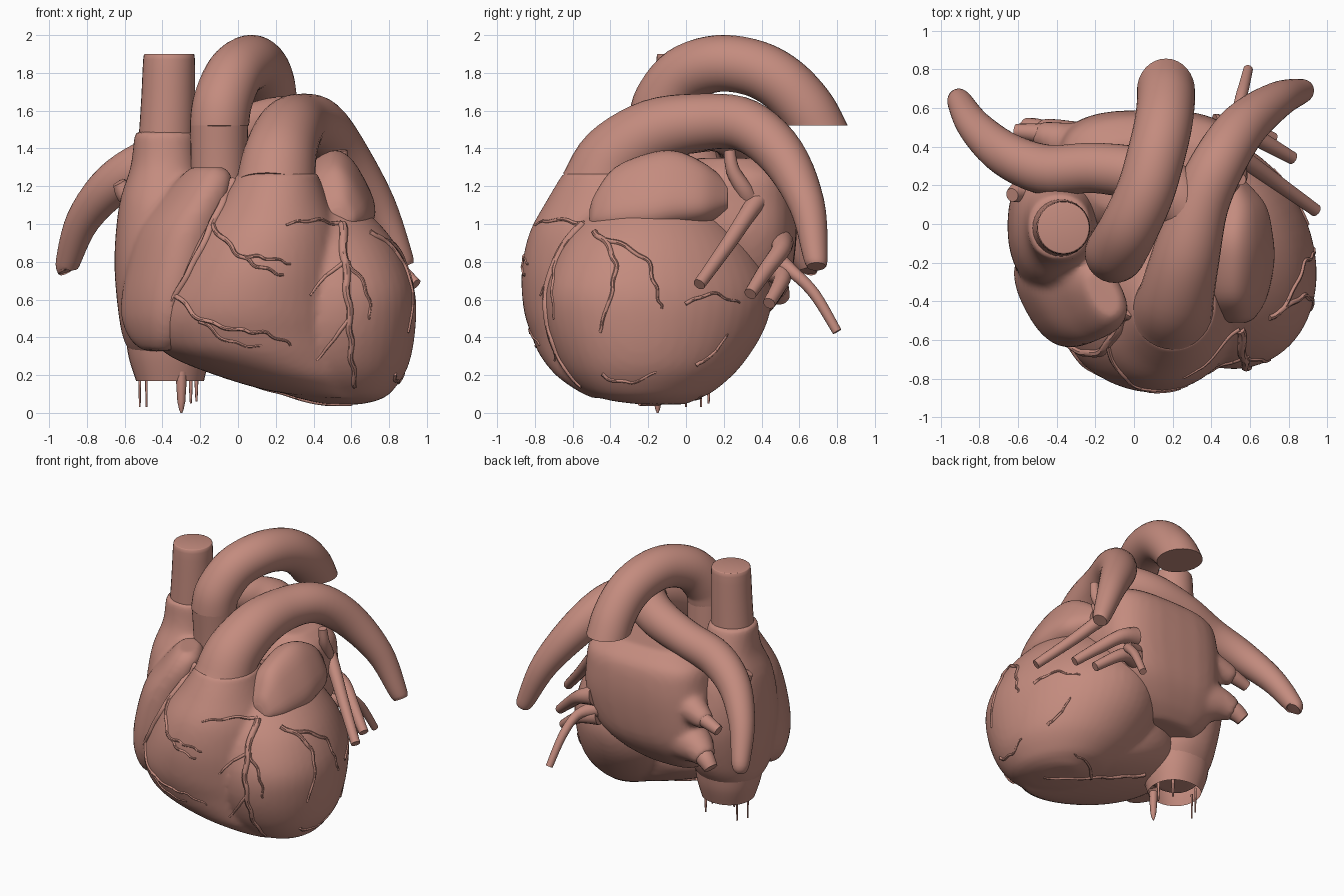
import bpy, bmesh, math
from mathutils import Vector
from mathutils.bvhtree import BVHTree

X, Y, Z = Vector((1, 0, 0)), Vector((0, 1, 0)), Vector((0, 0, 1))
flesh = bpy.data.materials.new("flesh")
flesh.diffuse_color = (0.55, 0.26, 0.21, 1)


def smooth_path(pts, steps):
    # Catmull-Rom through tuples of any length
    out = []
    for i in range(len(pts) - 1):
        a, b, c, d = (pts[max(i - 1, 0)], pts[i], pts[i + 1], pts[min(i + 2, len(pts) - 1)])
        for k in range(steps):
            t = k / steps
            out.append(tuple(0.5 * (2 * q + (r - p) * t + (2 * p - 5 * q + 4 * r - s) * t * t
                                    + (3 * q - p - 3 * r + s) * t ** 3)
                             for p, q, r, s in zip(a, b, c, d)))
    return out + [tuple(pts[-1])]


def skin(bm, pts, axis=None, n=2.0, sides=32, steps=5, roll=0.0, open_start=False, cut_z=None):
    # pts: (x, y, z, radius_a, radius_b); superellipse rings swept along them
    path = smooth_path([p if len(p) == 5 else (*p, p[3]) for p in pts], steps)
    co = [Vector(p[:3]) for p in path]
    rings, u = [], None
    cr, sr = math.cos(roll), math.sin(roll)
    for i, p in enumerate(path):
        t = axis or (co[min(i + 1, len(co) - 1)] - co[max(i - 1, 0)]).normalized()
        if u is None:
            u = X if abs(t.x) < 0.8 else Y
        u = (u - t * u.dot(t)).normalized()
        v = Z if axis == Y else t.cross(u)
        ring = []
        for k in range(sides):
            a = 2 * math.pi * k / sides
            c, s = math.cos(a), math.sin(a)
            c = math.copysign(abs(c) ** (2 / n), c) * max(p[3], 0.005)
            s = math.copysign(abs(s) ** (2 / n), s) * max(p[4], 0.005)
            ring.append(bm.verts.new(co[i] + u * (c * cr - s * sr) + v * (c * sr + s * cr)))
        rings.append(ring)
    for r, q in zip(rings, rings[1:]):
        for k in range(sides):
            j = (k + 1) % sides
            bm.faces.new((r[k], r[j], q[j], q[k]))
    if not open_start:
        bm.faces.new(rings[0][::-1])
    bm.faces.new(rings[-1])
    if cut_z is not None:
        bmesh.ops.bisect_plane(bm, geom=bm.verts[:] + bm.edges[:] + bm.faces[:],
                               plane_co=(0, 0, cut_z), plane_no=(0, 0, -1), clear_outer=True)
        bmesh.ops.holes_fill(bm, edges=[e for e in bm.edges if e.is_boundary])


def finish(name, bm, fuse=0):
    bmesh.ops.recalc_face_normals(bm, faces=bm.faces)
    me = bpy.data.meshes.new(name)
    bm.to_mesh(me)
    bm.free()
    me.materials.append(flesh)
    ob = bpy.data.objects.new(name, me)
    bpy.context.collection.objects.link(ob)
    bpy.ops.object.select_all(action='DESELECT')
    ob.select_set(True)
    bpy.context.view_layer.objects.active = ob
    if fuse:
        m = ob.modifiers.new("fuse", 'REMESH')
        m.mode, m.voxel_size, m.use_smooth_shade = 'VOXEL', 0.02, True
        ob.modifiers.new("soften", 'SMOOTH').iterations = fuse
    else:
        bpy.ops.object.shade_smooth_by_angle(angle=math.radians(45))
    return ob


def sweep(name, pts, **kw):
    bm = bmesh.new()
    skin(bm, pts, **kw)
    return finish(name, bm)


def slices(rows):
    # (z, x0, x1, y0, y1) bounds to centre and radii
    return [((b + c) / 2, (d + e) / 2, z, (c - b) / 2, (e - d) / 2) for z, b, c, d, e in rows]


# ventricles: left and right chambers fused
bm = bmesh.new()
skin(bm, slices([(.045, .48, .64, -.25, 0), (.07, .36, .74, -.43, .06), (.12, .22, .81, -.55, .16),
                 (.25, .05, .89, -.67, .3), (.45, -.04, .92, -.75, .43), (.65, -.04, .91, -.76, .47),
                 (.85, -.02, .84, -.69, .38), (1.0, 0, .74, -.59, .25), (1.12, .1, .6, -.45, .12),
                 (1.18, .25, .45, -.25, .02)]), axis=Z, n=2.05, sides=48, roll=math.radians(22))
skin(bm, slices([(.08, .4, .68, -.5, 0), (.12, .15, .7, -.58, .1), (.2, -.12, .7, -.69, .18),
                 (.3, -.36, .67, -.77, .22), (.4, -.45, .65, -.815, .25), (.55, -.45, .62, -.86, .25),
                 (.75, -.36, .59, -.87, .2), (.95, -.24, .55, -.83, .1), (1.12, -.1, .48, -.74, -.05),
                 (1.27, .0, .42, -.65, -.2)]), axis=Z, sides=48)
ventricles = finish("ventricles", bm, 4)

# right atrium with its slanting front appendage, fused
bm = bmesh.new()
skin(bm, slices([(.24, -.5, -.22, -.12, .14), (.35, -.59, -.15, -.24, .22), (.5, -.63, -.1, -.36, .3),
                 (.8, -.655, -.1, -.38, .36), (1.1, -.63, -.15, -.32, .32), (1.3, -.57, -.2, -.22, .22),
                 (1.46, -.55, -.22, -.19, .16), (1.49, -.54, -.23, -.18, .15)]), axis=Z, n=2.2)
skin(bm, [(-.42, -.4, .33, .07, .12), (-.425, -.38, .4, .12, .21), (-.42, -.37, .53, .16, .27),
          (-.38, -.37, .72, .18, .28), (-.31, -.36, .97, .18, .27), (-.22, -.36, 1.15, .14, .23),
          (-.17, -.36, 1.25, .11, .18), (-.16, -.36, 1.3, .07, .13)], axis=Z, n=2.4,
     roll=math.radians(28))
finish("right_atrium", bm, 8)

# lower and upper vena cava
sweep("lower_vena_cava", slices([(.17, -.54, -.18, -.17, .18), (.3, -.58, -.15, -.21, .22),
      (.45, -.6, -.13, -.24, .24)]), axis=Z, n=2.2, open_start=True)
sweep("upper_vena_cava", [(-.38, -.02, 1.4, .15), (-.37, -.02, 1.65, .143), (-.365, -.02, 1.87, .137),
      (-.365, -.02, 1.9, .128)], axis=Z, steps=3)

# hanging strands below the lower vena cava
for i, (x, y, r, z) in enumerate([(-.3, -.15, .03, 0), (-.52, 0, .008, .03), (-.485, .08, .008, .03),
                                  (-.25, .12, .012, .05), (-.22, 0, .012, .06)]):
    sweep(f"strand_{i + 1}", [(x, y, .22, r), (x, y, z + .06, r * .7), (x, y, z, .005)],
          axis=Z, sides=8, steps=2)

# left atrium with the roots of the right veins, fused; left auricle
bm = bmesh.new()
skin(bm, slices([(.46, -.3, .12, .05, .36), (.55, -.38, .3, 0, .46), (.7, -.42, .47, -.05, .55),
                 (.92, -.42, .56, -.08, .585), (1.12, -.4, .56, -.08, .585), (1.26, -.36, .54, -.02, .55),
                 (1.35, -.22, .44, .05, .44)]), axis=Z, n=3)
skin(bm, [(-.2, .36, 1.0, .16), (-.38, .43, .97, .1), (-.5, .47, .93, .065)])
skin(bm, [(-.2, .33, .72, .2), (-.4, .43, .7, .12), (-.5, .48, .66, .075)])
finish("left_atrium", bm, 8)
sweep("left_auricle", [(.53, -.51, 1.03, .04, .05), (.535, -.48, 1.06, .08, .1), (.545, -.38, 1.12, .11, .18),
      (.555, -.2, 1.16, .13, .22), (.55, -.05, 1.18, .13, .21), (.545, .1, 1.16, .11, .16),
      (.5, .22, 1.14, .07, .08)], axis=Y, n=2.8, roll=math.radians(28))

# great arteries
sweep("aorta_root", [(-.1, -.12, 1.0, .15), (-.1, -.13, 1.3, .15), (-.1, -.145, 1.53, .154)])
sweep("aorta_arch", [(-.1, -.15, 1.45, .15), (-.098, -.148, 1.53, .156), (-.08, -.12, 1.65, .156),
      (-.02, -.01, 1.79, .152), (.06, .17, 1.85, .15), (.115, .36, 1.825, .15), (.15, .51, 1.745, .15),
      (.165, .63, 1.62, .15), (.165, .7, 1.5, .15), (.165, .77, 1.34, .15)], cut_z=1.522)
sweep("pulmonary_trunk", [(.2, -.45, 1.19, .215), (.22, -.37, 1.35, .195), (.27, -.16, 1.49, .175),
      (.34, .1, 1.54, .15), (.44, .32, 1.52, .14), (.57, .51, 1.36, .125), (.74, .64, 1.1, .095),
      (.86, .685, .83, .065), (.885, .69, .775, .05)])
sweep("right_pulmonary_artery", [(.32, 0, 1.51, .14), (.22, .15, 1.53, .145), (.05, .25, 1.49, .14),
      (-.2, .29, 1.42, .13), (-.45, .28, 1.33, .13), (-.66, .36, 1.21, .115), (-.82, .5, 1.02, .09),
      (-.9, .63, .8, .065), (-.9, .64, .755, .05)])

# pulmonary veins
veins = [[(.42, .38, 1.05, .07), (.52, .32, 1.16, .05), (.55, .25, 1.28, .037), (.55, .23, 1.39, .03)],
         [(.42, .42, 1.15, .07), (.53, .36, 1.1, .05), (.73, .22, .89, .04), (.94, .07, .68, .033)],
         [(.42, .5, .9, .07), (.54, .5, .86, .05), (.68, .42, .75, .042), (.82, .34, .63, .033)],
         [(.4, .48, .8, .06), (.52, .56, .75, .035), (.56, .68, .63, .03), (.59, .8, .43, .025)],
         [(.4, .48, .75, .07), (.54, .51, .71, .045), (.72, .44, .58, .033)],
         [(-.4, .45, .97, .06), (-.5, .47, .94, .05), (-.61, .48, .9, .038)],
         [(-.4, .43, .7, .08), (-.5, .48, .66, .065), (-.56, .5, .61, .05)],
         [(-.45, .2, 1.1, .08), (-.58, .17, 1.15, .06), (-.63, .15, 1.22, .035)]]
for i, p in enumerate(veins):
    sweep(f"pulmonary_vein_{i + 1}", p, sides=16)

# coronary vessels: flat paths cast onto the ventricles
bpy.context.view_layer.update()
tree = BVHTree.FromObject(ventricles, bpy.context.evaluated_depsgraph_get())
casts = {"front": lambda a, b: (Vector((a, -3, b)), Y), "side": lambda a, b: (Vector((3, a, b)), -X),
         "below": lambda a, b: (Vector((a, b, -3)), Z)}
vessels = [
    ("front", .024, [(.55, 1.0), (.57, .75), (.59, .5), (.6, .3), (.62, .14)]),
    ("front", .028, [(-.03, 1.22), (-.1, 1.07), (-.22, .82), (-.34, .6), (-.42, .42)]),
    ("front", .014, [(-.14, 1.0), (-.02, .86), (.1, .78), (.24, .73)]),
    ("front", .011, [(.03, .83), (.15, .82), (.28, .79)]),
    ("front", .014, [(-.34, .64), (-.2, .5), (0, .44), (.15, .42), (.28, .36)]),
    ("front", .011, [(-.2, .49), (-.05, .38), (.12, .35)]),
    ("front", .012, [(.57, .8), (.46, .72), (.38, .62)]),
    ("front", .012, [(.59, .5), (.5, .38), (.42, .28)]),
    ("front", .012, [(.54, 1.0), (.4, 1.02), (.26, 1.0)]),
    ("front", .012, [(.58, .8), (.68, .65), (.7, .5)]),
    ("side", .017, [(-.48, .96), (-.38, .82), (-.39, .66), (-.46, .42)]),
    ("side", .014, [(-.42, .92), (-.22, .82), (-.16, .66), (-.13, .55)]),
    ("side", .011, [(0, .58), (.14, .63), (.28, .58)]),
    ("side", .011, [(.05, .25), (.15, .32), (.22, .42)]),
    ("side", .011, [(-.45, .2), (-.3, .16), (-.15, .22)]),
    ("below", .018, [(-.1, 0), (.15, -.05), (.4, -.12), (.6, -.25)]),
    ("below", .011, [(.3, -.1), (.45, .05), (.6, .08)])]
for i, (view, r, flat) in enumerate(vessels):
    pts = []
    dense = smooth_path(flat, 6)
    for k, (a, b) in enumerate(dense):
        w = 0.006 * math.sin(k * 1.3 + i)
        hit = tree.ray_cast(*casts[view](a + w, b + w))
        if hit[0]:
            pts.append((*hit[0], r * (1 - .55 * k / len(dense))))
    if len(pts) > 2:
        sweep(f"coronary_vessel_{i + 1}", pts, sides=8, steps=2)
